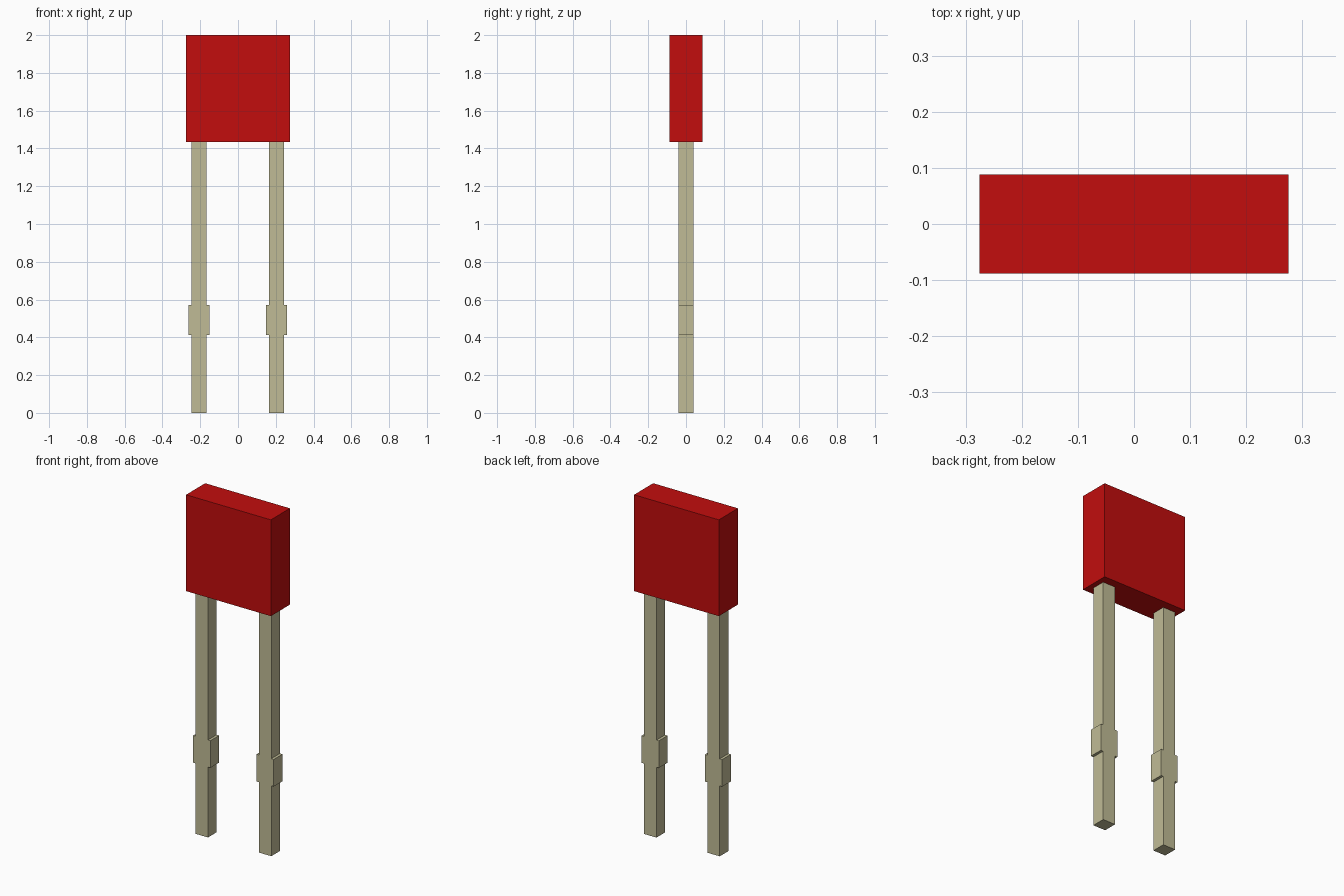
import bpy
import bmesh

cube = bpy.data.objects.get("Cube")
if cube:
    bpy.data.objects.remove(cube, do_unlink=True)


def make_material(name, colour):
    mat = bpy.data.materials.new(name)
    mat.use_nodes = True
    mat.diffuse_color = (*colour, 1)
    mat.node_tree.nodes["Principled BSDF"].inputs["Base Color"].default_value = (*colour, 1)
    return mat


def extruded_part(name, half_profile, depth, x, mat):
    """Mirror an (x, z) half outline and extrude it along y."""
    outline = half_profile + [(-px, pz) for px, pz in reversed(half_profile)]
    bm = bmesh.new()
    face = bm.faces.new([bm.verts.new((px, -depth / 2, pz)) for px, pz in outline])
    result = bmesh.ops.extrude_face_region(bm, geom=[face], use_keep_orig=True)
    moved = [v for v in result["geom"] if isinstance(v, bmesh.types.BMVert)]
    bmesh.ops.translate(bm, verts=moved, vec=(0, depth, 0))
    bmesh.ops.recalc_face_normals(bm, faces=bm.faces)
    mesh = bpy.data.meshes.new(name)
    bm.to_mesh(mesh)
    bm.free()
    mesh.materials.append(mat)
    obj = bpy.data.objects.new(name, mesh)
    obj.location.x = x
    bpy.context.collection.objects.link(obj)
    return obj


red = make_material("red_plastic", (0.54, 0.004, 0.004))
metal = make_material("pale_metal", (0.53, 0.5, 0.305))

# Block-shaped body
BODY_BOTTOM = 1.435
extruded_part("body", [(0.275, BODY_BOTTOM), (0.275, 2)], 0.177, 0, red)

# Square legs, each with a wider stop collar
LEG, COLLAR = 0.04, 0.056
leg_profile = [(LEG, 0), (LEG, 0.413), (COLLAR, 0.413),
               (COLLAR, 0.572), (LEG, 0.572), (LEG, BODY_BOTTOM)]
for name, x in (("right_leg", -0.207), ("left_leg", 0.204)):
    extruded_part(name, leg_profile, 2 * LEG, x, metal)
